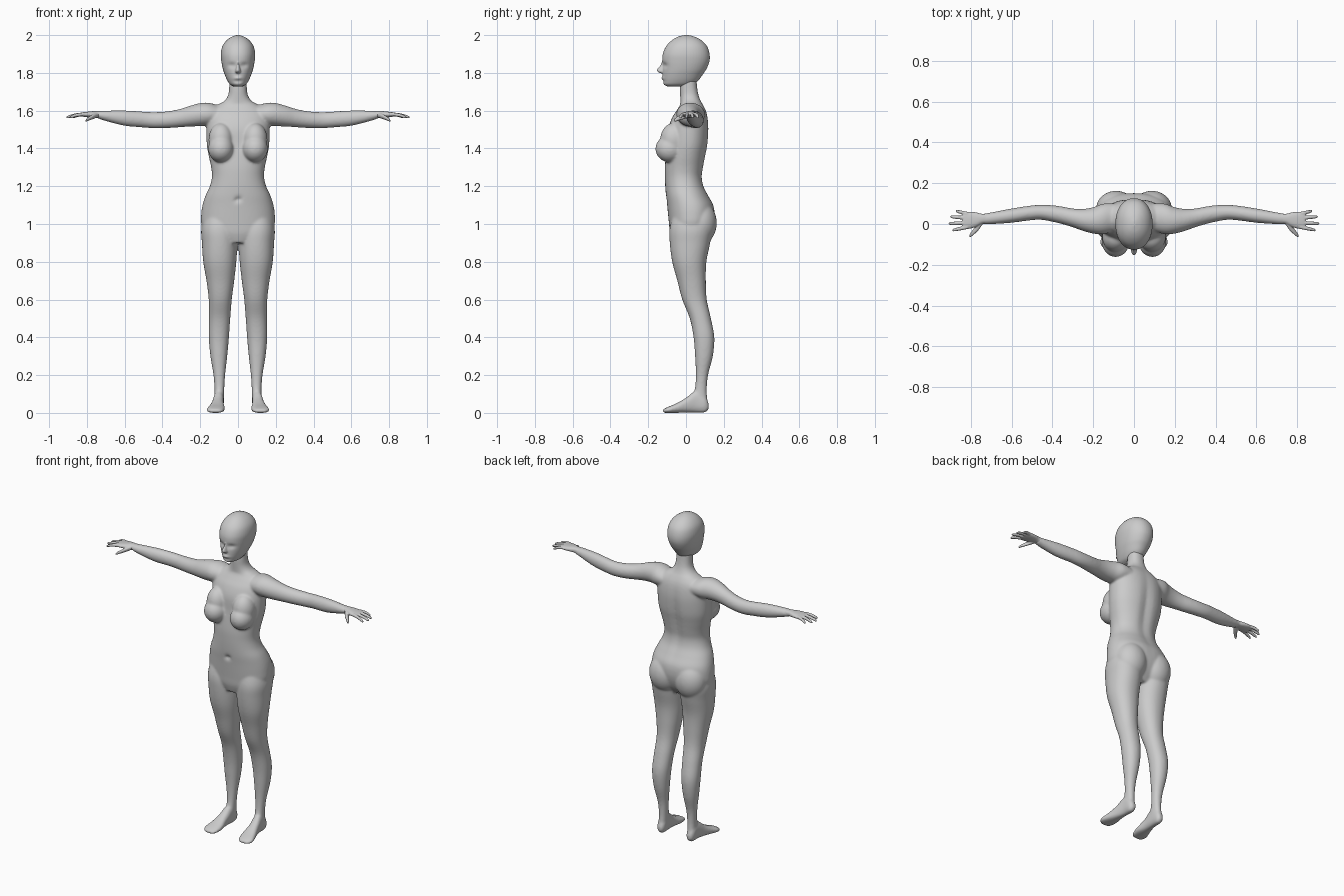
import bpy, bmesh, math
from mathutils import Vector, Matrix

SEG, STEP = 48, 5


def catmull(p, i, t):
    a, b, c, d = p[max(i - 1, 0)], p[i], p[i + 1], p[min(i + 2, len(p) - 1)]
    return [0.5 * (2 * q + (r - o) * t + (2 * o - 5 * q + 4 * r - s) * t * t
                   + (3 * q - o - 3 * r + s) * t ** 3) for o, q, r, s in zip(a, b, c, d)]


def loft(bm, sections, axis, side=1, power=2.0, dents=()):
    """Closed tube along an axis; each section = position, then low/high bounds of the other two axes."""
    rows = [catmull(sections, i, k / STEP) for i in range(len(sections) - 1) for k in range(STEP)]
    rows.append(sections[-1])
    others = [k for k in range(3) if k != axis]
    rings = []
    for t, a0, a1, b0, b1 in rows:
        ring = []
        for j in range(SEG):
            ang = 2 * math.pi * j / SEG
            c, s = math.cos(ang), math.sin(ang)
            co = [0, 0, 0]
            co[axis] = t
            co[others[0]] = (a0 + a1) / 2 + (a1 - a0) / 2 * math.copysign(abs(c) ** (2 / power), c)
            co[others[1]] = (b0 + b1) / 2 + (b1 - b0) / 2 * math.copysign(abs(s) ** (2 / power), s)
            # local push along y: x, z, x radius, z radius, depth, front(-1)/back(1)
            for x, z, rx, rz, depth, face in dents:
                if s * face > 0:
                    d = ((co[0] - x) / rx) ** 2 + ((co[2] - z) / rz) ** 2
                    co[1] += depth * math.exp(-d) * abs(s)
            co[0] *= side
            ring.append(bm.verts.new(co))
        rings.append(ring)
    faces = [bm.faces.new(rings[0]), bm.faces.new(rings[-1])]
    for r, q in zip(rings, rings[1:]):
        for j in range(SEG):
            k = (j + 1) % SEG
            faces.append(bm.faces.new((r[j], r[k], q[k], q[j])))
    bmesh.ops.recalc_face_normals(bm, faces=faces)


def ball(bm, center, radii):
    m = Matrix.Translation(center) @ Matrix.Diagonal((*radii, 1))
    bmesh.ops.create_uvsphere(bm, u_segments=32, v_segments=20, radius=1, matrix=m)


def finish(bm, name, voxel, smooth):
    me = bpy.data.meshes.new(name)
    bm.to_mesh(me)
    bm.free()
    ob = bpy.data.objects.new(name, me)
    bpy.context.collection.objects.link(ob)
    rm = ob.modifiers.new("merge", 'REMESH')
    rm.mode, rm.voxel_size, rm.use_smooth_shade = 'VOXEL', voxel, True
    sm = ob.modifiers.new("soften", 'SMOOTH')
    sm.factor, sm.iterations = 0.5, smooth
    return ob


# Torso and neck: z, half width, front y, back y
torso = [(.90, .09, -.07, .09), (.95, .17, -.085, .125), (1.0, .194, -.09, .145),
         (1.05, .195, -.095, .152), (1.1, .188, -.10, .146), (1.15, .172, -.106, .12),
         (1.2, .149, -.11, .096), (1.25, .138, -.112, .088), (1.3, .142, -.112, .095),
         (1.36, .155, -.107, .106), (1.42, .165, -.10, .117), (1.5, .168, -.095, .122),
         (1.56, .165, -.075, .117), (1.6, .15, -.05, .107), (1.63, .11, -.032, .092),
         (1.65, .074, -.03, .08), (1.68, .053, -.031, .068), (1.72, .047, -.032, .06),
         (1.78, .045, -.03, .055)]
bm = bmesh.new()
loft(bm, [(z, -w, w, f, b) for z, w, f, b in torso], 2, power=2.2,
     dents=[(0, 1.13, .014, .012, .016, -1), (0, 1.36, .03, .2, -.012, 1)])

# Legs, feet and upper body forms
leg = [(1.08, .02, .17, -.06, .12), (.98, .004, .194, -.086, .14), (.9, .003, .191, -.086, .128),
       (.8, .009, .184, -.073, .108), (.7, .02, .167, -.046, .105), (.6, .033, .155, -.02, .11),
       (.5, .041, .154, .02, .132), (.4, .048, .155, .04, .15), (.3, .057, .146, .048, .142),
       (.2, .068, .13, .052, .117), (.12, .073, .124, .045, .11), (.06, .075, .126, .02, .114),
       (.02, .08, .122, .03, .112)]
foot = [(.12, .088, .114, .02, .05), (.10, .077, .126, .002, .09), (.05, .075, .13, .002, .115),
        (0, .076, .14, .002, .08), (-.05, .07, .156, 0, .051), (-.09, .073, .167, 0, .034),
        (-.112, .082, .158, 0, .024), (-.124, .095, .14, .004, .016)]
# Arms: x, then y bounds, z bounds
arm = [(.08, -.03, .10, 1.535, 1.62), (.15, -.05, .10, 1.52, 1.641), (.2, -.047, .082, 1.518, 1.64),
       (.25, -.034, .074, 1.516, 1.627), (.3, -.016, .076, 1.513, 1.611), (.35, -.001, .085, 1.509, 1.6),
       (.4, .011, .092, 1.507, 1.594), (.45, .02, .094, 1.507, 1.592), (.5, .019, .091, 1.511, 1.595),
       (.6, .006, .076, 1.52, 1.601), (.7, -.001, .057, 1.545, 1.6), (.745, 0, .05, 1.56, 1.597)]
for s in (1, -1):
    loft(bm, leg, 2, s, 2.15)
    loft(bm, foot, 1, s, 2.4)
    loft(bm, arm, 0, s)
    ball(bm, (s * .09, -.085, 1.398), (.068, .077, .072))
    ball(bm, (s * .09, -.065, 1.445), (.066, .072, .09))
    ball(bm, (s * .088, .075, 1.005), (.098, .088, .115))
finish(bm, "body", .006, 12)

# Hands: palm, four fingers and a thumb
palm = [(.715, .002, .052, 1.555, 1.597), (.745, .001, .05, 1.562, 1.598), (.77, -.012, .056, 1.564, 1.597),
        (.80, -.022, .06, 1.565, 1.594), (.83, -.024, .059, 1.57, 1.59), (.84, -.015, .05, 1.575, 1.586)]
fingers = [(.05, .875, .064), (.029, .903, .036), (.006, .91, .002), (-.015, .892, -.031)]
for s, name in ((1, "left_hand"), (-1, "right_hand")):
    bm = bmesh.new()
    loft(bm, palm, 0, s, 2.3)
    for y0, tip, y1 in fingers:
        rows = []
        for t, r in ((0, .0095), (.5, .009), (.85, .0075), (.96, .005), (1, .001)):
            x, y, z = .815 + (tip - .815) * t, y0 + (y1 - y0) * t, 1.581 - .018 * t * t
            rows.append((x, y - r, y + r, z - r, z + r))
        loft(bm, rows, 0, s)
    loft(bm, [(.742, -.002, .03, 1.565, 1.59), (.765, -.034, .008, 1.556, 1.582),
              (.785, -.052, -.022, 1.549, 1.571), (.80, -.064, -.042, 1.543, 1.56),
              (.808, -.064, -.055, 1.542, 1.55)], 0, s)
    finish(bm, name, .0035, 3)

# Head: z, half width, front y, back y
head = [(1.727, .02, -.095, .0), (1.738, .042, -.117, .038), (1.76, .057, -.122, .066),
        (1.79, .07, -.124, .088), (1.82, .08, -.124, .108), (1.86, .088, -.126, .124),
        (1.90, .091, -.123, .125), (1.94, .083, -.106, .112), (1.97, .063, -.078, .085),
        (1.99, .036, -.045, .05), (2.0, .008, -.01, .015)]
bm = bmesh.new()
loft(bm, [(z, -w, w, f, b) for z, w, f, b in head], 2, power=2.15,
     dents=[(.034, 1.84, .022, .014, .011, -1), (-.034, 1.84, .022, .014, .011, -1),
            (0, 1.772, .022, .007, -.008, -1), (0, 1.755, .025, .007, .004, -1)])
# Nose
loft(bm, [(1.862, -.005, .005, -.127, -.09), (1.84, -.008, .008, -.137, -.09),
          (1.818, -.013, .013, -.154, -.09), (1.806, -.016, .016, -.15, -.09),
          (1.797, -.01, .01, -.132, -.09)], 2)
finish(bm, "head", .004, 4)
